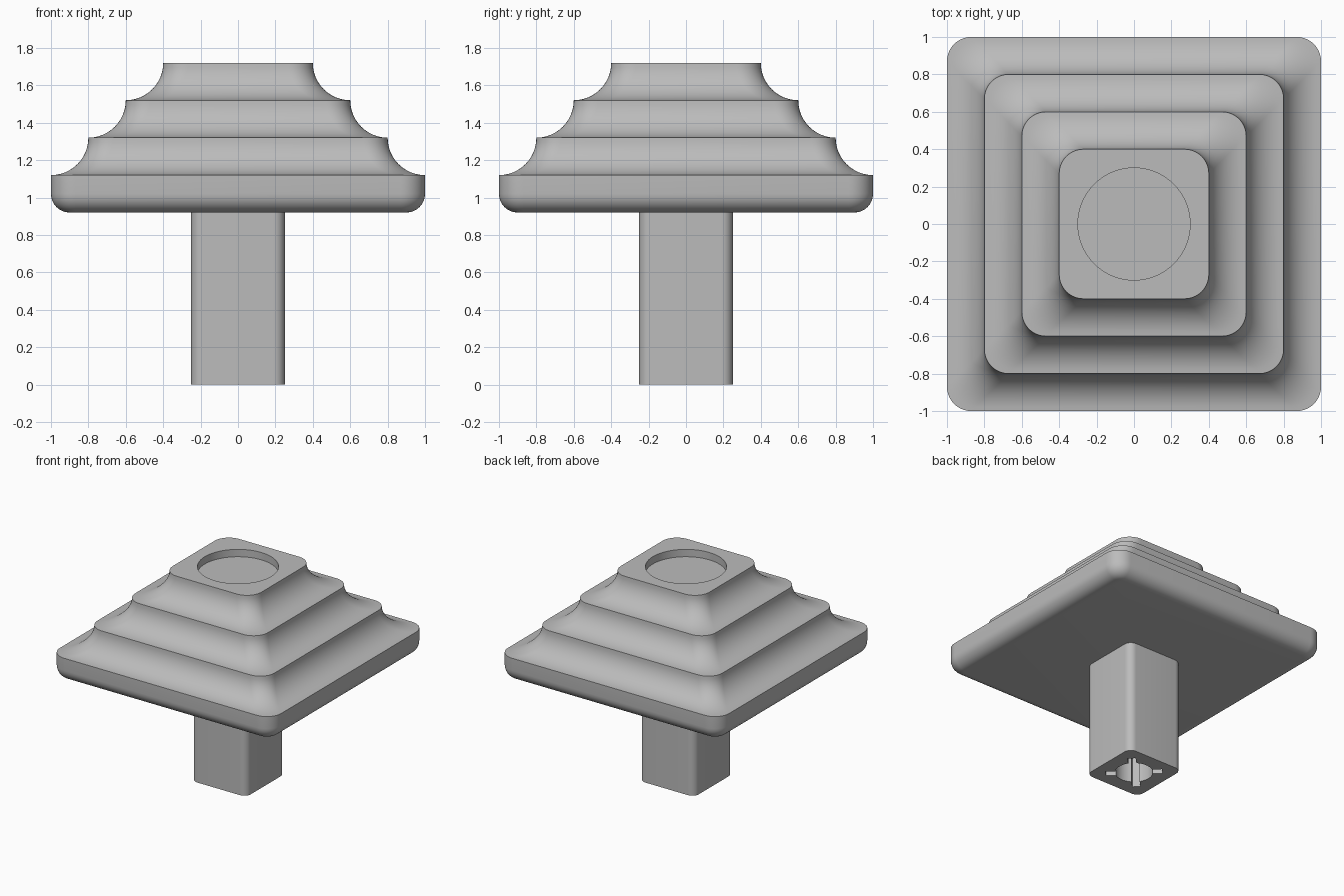
import bpy, bmesh, math
from mathutils import Matrix

if "Cube" in bpy.data.objects:
    bpy.data.objects.remove(bpy.data.objects["Cube"])

grey = bpy.data.materials.new("matte_grey")
grey.diffuse_color = (0.5, 0.5, 0.5, 1)
grey.use_nodes = True
grey.node_tree.nodes["Principled BSDF"].inputs["Base Color"].default_value = grey.diffuse_color


def rounded_square(half, radius, z, steps=10):
    """Ring of points around a square with rounded corners."""
    points = []
    for corner in range(4):
        a0 = corner * math.pi / 2
        sx, sy = [(1, 1), (-1, 1), (-1, -1), (1, -1)][corner]
        for i in range(steps + 1):
            a = a0 + i / steps * math.pi / 2
            points.append((sx * (half - radius) + radius * math.cos(a),
                           sy * (half - radius) + radius * math.sin(a), z))
    return points


def make_object(name, bm):
    bmesh.ops.recalc_face_normals(bm, faces=bm.faces)
    mesh = bpy.data.meshes.new(name)
    bm.to_mesh(mesh)
    bm.free()
    mesh.materials.append(grey)
    ob = bpy.data.objects.new(name, mesh)
    bpy.context.collection.objects.link(ob)
    return ob


def loft(name, profile):
    """Skin a list of (half width, corner radius, height) rings."""
    bm = bmesh.new()
    rings = [[bm.verts.new(p) for p in rounded_square(*ring)] for ring in profile]
    for low, high in zip(rings, rings[1:]):
        n = len(low)
        for i in range(n):
            j = (i + 1) % n
            bm.faces.new((low[i], low[j], high[j], high[i]))
    bm.faces.new(rings[0][::-1])
    bm.faces.new(rings[-1])
    return make_object(name, bm)


def cylinder_cutter(radius, z0, z1):
    bm = bmesh.new()
    bmesh.ops.create_cone(bm, cap_ends=True, segments=64, radius1=radius, radius2=radius,
                          depth=z1 - z0, matrix=Matrix.Translation((0, 0, (z0 + z1) / 2)))
    return make_object("round_cutter", bm)


def slot_cutter(length, width, z0, z1, angle):
    bm = bmesh.new()
    bmesh.ops.create_cube(bm, size=1, matrix=Matrix.Translation((0, 0, (z0 + z1) / 2))
                          @ Matrix.Rotation(angle, 4, 'Z')
                          @ Matrix.Diagonal((length, width, z1 - z0, 1)))
    return make_object("slot_cutter", bm)


def activate(ob):
    bpy.ops.object.select_all(action='DESELECT')
    ob.select_set(True)
    bpy.context.view_layer.objects.active = ob


def cut(ob, cutter):
    cutter.hide_render = True
    activate(ob)
    mod = ob.modifiers.new("cut", 'BOOLEAN')
    mod.operation = 'DIFFERENCE'
    mod.solver = 'EXACT'
    mod.object = cutter
    bpy.ops.object.modifier_apply(modifier=mod.name)
    bpy.data.objects.remove(cutter)


# Stepped cap: rounded slab, then three concave tiers
CORNER, STEP = 0.13, 0.2
profile = []
for i in range(9):
    a = i / 8 * math.pi / 2
    inset = 0.1 * (1 - math.sin(a))
    profile.append((1 - inset, CORNER - inset, 1.02 - 0.1 * math.cos(a)))
profile.append((1.0, CORNER, 1.12))
for tier in range(3):
    half, z = 1.0 - STEP * tier, 1.12 + STEP * tier
    for i in range(0 if tier < 0 else 1, 13):
        a = i / 12 * math.pi / 2
        profile.append((half - STEP * math.sin(a), CORNER, z + STEP * (1 - math.cos(a))))
cap = loft("stepped_cap", profile)

# Shallow round recess in the top
cut(cap, cylinder_cutter(0.3, 1.66, 1.9))

# Square stem with a keyed socket in its end
stem = loft("square_stem", [(0.25, 0.06, 0.0), (0.25, 0.06, 0.92)])
cut(stem, cylinder_cutter(0.14, -0.1, 0.6))
for angle in (math.pi / 4, -math.pi / 4):
    cut(stem, slot_cutter(0.42, 0.06, -0.1, 0.6, angle))

# Smooth curves, crisp edges
for ob in (cap, stem):
    activate(ob)
    bpy.ops.object.shade_smooth_by_angle(angle=math.radians(35))
